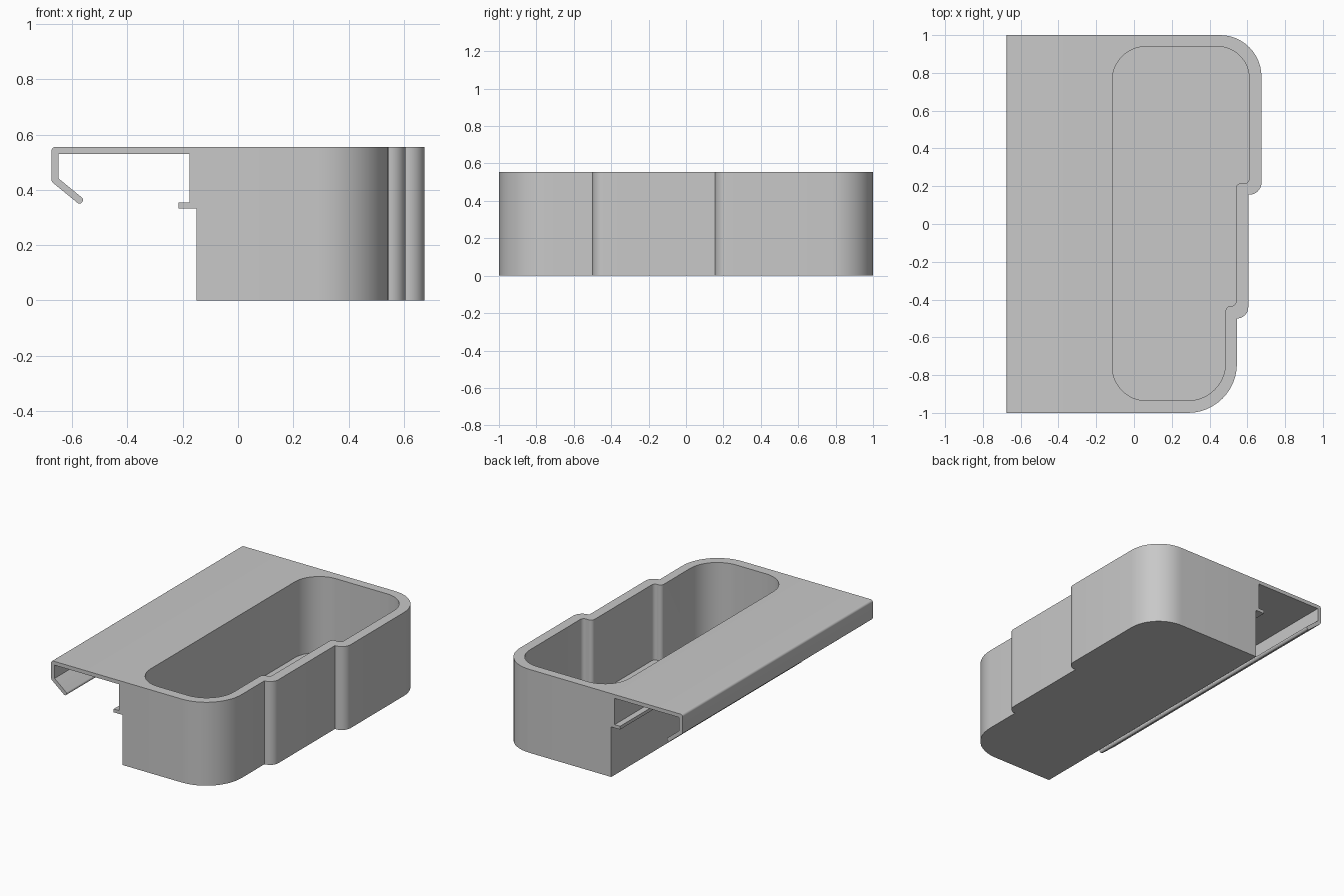
import bpy
import bmesh
import math
from mathutils import Vector

cube = bpy.data.objects.get("Cube")
if cube:
    bpy.data.objects.remove(cube, do_unlink=True)

# Single plain material
grey = bpy.data.materials.new("light grey")
grey.use_nodes = True
colour = (0.58, 0.58, 0.58, 1)
grey.diffuse_color = colour
grey.node_tree.nodes["Principled BSDF"].inputs["Base Color"].default_value = colour


def rounded(corners, steps=12):
    """Outline from (a, b, radius) corners, each rounded by its radius."""
    out = []
    count = len(corners)
    for i, (a, b, r) in enumerate(corners):
        p = Vector((a, b))
        if r == 0:
            out.append(p)
            continue
        u = (Vector(corners[i - 1][:2]) - p).normalized()
        v = (Vector(corners[(i + 1) % count][:2]) - p).normalized()
        half = u.angle(v) / 2
        centre = p + (u + v).normalized() * r / math.sin(half)
        start = p + u * r / math.tan(half) - centre
        end = p + v * r / math.tan(half) - centre
        sweep = start.angle(end)
        for k in range(steps + 1):
            t = k / steps
            out.append(centre + (start * math.sin((1 - t) * sweep)
                                 + end * math.sin(t * sweep)) / math.sin(sweep))
    return out


def prism(name, outline, place, low, high):
    """Extrude an outline between two levels; place maps (a, b, level) to xyz."""
    bm = bmesh.new()
    face = bm.faces.new([bm.verts.new(place(p.x, p.y, low)) for p in outline])
    made = bmesh.ops.extrude_face_region(bm, geom=[face])["geom"]
    shift = Vector(place(0, 0, high)) - Vector(place(0, 0, low))
    bmesh.ops.translate(bm, vec=shift,
                        verts=[g for g in made if isinstance(g, bmesh.types.BMVert)])
    bmesh.ops.recalc_face_normals(bm, faces=bm.faces[:])
    mesh = bpy.data.meshes.new(name)
    bm.to_mesh(mesh)
    bm.free()
    mesh.materials.append(grey)
    obj = bpy.data.objects.new(name, mesh)
    bpy.context.collection.objects.link(obj)
    return obj


def activate(obj):
    bpy.ops.object.select_all(action='DESELECT')
    obj.select_set(True)
    bpy.context.view_layer.objects.active = obj


def upright(a, b, level):
    return (a, b, level)


def along_y(a, b, level):
    return (a, level, b)


TOP = 0.555
FLOOR = 0.05

# Tray body with two steps along its right-hand side
tray = prism("tray", rounded([
    (-0.15, -1, 0), (0.545, -1, 0.26), (0.545, -0.5, 0), (0.605, -0.5, 0.06),
    (0.605, 0.155, 0), (0.675, 0.155, 0.065), (0.675, 1, 0.22), (-0.15, 1, 0),
]), upright, 0, TOP)

# Pocket hollowed out of the tray
pocket = prism("pocket_cutter", rounded([
    (-0.115, -0.935, 0.18), (0.485, -0.935, 0.2), (0.485, -0.435, 0.025),
    (0.54, -0.435, 0.025), (0.54, 0.215, 0.025), (0.61, 0.215, 0.025),
    (0.61, 0.94, 0.17), (-0.115, 0.94, 0.18),
]), upright, FLOOR, TOP + 0.1)
pocket.hide_render = True
cut = tray.modifiers.new("pocket", 'BOOLEAN')
cut.operation = 'DIFFERENCE'
cut.solver = 'EXACT'
cut.object = pocket
activate(tray)
bpy.ops.object.modifier_apply(modifier=cut.name)
bpy.data.objects.remove(pocket, do_unlink=True)

# Top plate, hooked lip and ledge as one long profile
bracket = prism("clip_bracket", rounded([
    (-0.15, TOP, 0), (-0.675, TOP, 0.015), (-0.675, 0.43, 0.02),
    (-0.572, 0.346, 0.011), (-0.556, 0.365, 0.011), (-0.65, 0.442, 0),
    (-0.65, 0.53, 0), (-0.175, 0.53, 0), (-0.175, 0.355, 0),
    (-0.215, 0.355, 0), (-0.215, 0.333, 0), (-0.15, 0.333, 0),
], 6), along_y, -1, 1)

# Smooth curved walls, keep edges crisp
for obj in (tray, bracket):
    activate(obj)
    bpy.ops.object.shade_smooth_by_angle(angle=math.radians(30))
